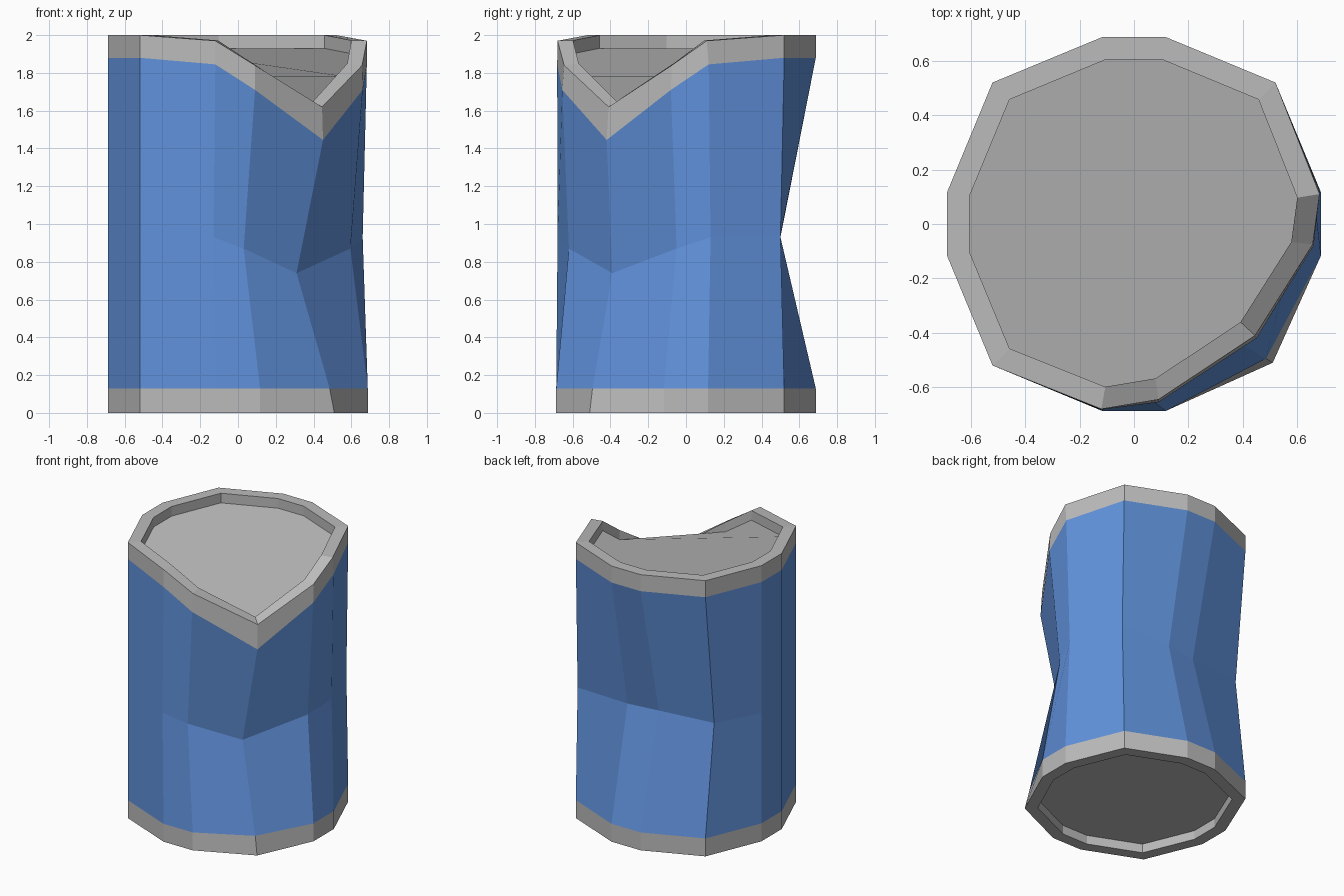
import bpy

if "Cube" in bpy.data.objects:
    bpy.data.objects.remove(bpy.data.objects["Cube"], do_unlink=True)


def make_material(name, colour):
    mat = bpy.data.materials.new(name)
    mat.use_nodes = True
    mat.diffuse_color = (*colour, 1)
    mat.node_tree.nodes["Principled BSDF"].inputs["Base Color"].default_value = (*colour, 1)
    return mat


blue = make_material("blue_paint", (0.12, 0.29, 0.72))
grey = make_material("grey_metal", (0.5, 0.5, 0.5))


def ring(z, dents=None):
    """Twelve-sided ring, counter-clockwise from the +x side; dents replace single points."""
    points = []
    for c, s in ((1, 0), (0, 1), (-1, 0), (0, -1)):
        for x, y in ((0.687, 0.117), (0.52, 0.52), (0.117, 0.687)):
            # quarter turn of the three corner points
            points.append((x * c - y * s, x * s + y * c, z))
    for index, point in (dents or {}).items():
        points[index] = point
    return points


def inset(points, scale=0.88):
    """Inner edge of a rim, following its dip."""
    return [(x * scale, y * scale, 2 - (2 - z) * 0.94 if z > 1 else z) for x, y, z in points]


def shift(points, dz):
    return [(x, y, z + dz) for x, y, z in points]


def loft(name, rings, mat, cap_end=False, cap_start=False):
    """Join rings, listed from bottom to top along the outer side, with quads."""
    verts = [p for r in rings for p in r]
    n = len(rings[0])
    faces = []
    for k in range(len(rings) - 1):
        for i in range(n):
            j = (i + 1) % n
            faces.append((k * n + i, k * n + j, (k + 1) * n + j, (k + 1) * n + i))
    if cap_end:
        faces.append(tuple(range(len(verts) - n, len(verts))))
    if cap_start:
        faces.append(tuple(reversed(range(n))))
    mesh = bpy.data.meshes.new(name)
    mesh.from_pydata(verts, [], faces)
    mesh.materials.append(mat)
    mesh.update()
    obj = bpy.data.objects.new(name, mesh)
    bpy.context.collection.objects.link(obj)
    return obj


# Ring positions: base, lower band edge, crushed waist, upper band edge, crushed lip
base = ring(0, {10: (0.51, -0.51, 0)})
lower = ring(0.13, {10: (0.485, -0.495, 0.13)})
waist = ring(0.93, {
    0: (0.66, 0.13, 0.93), 1: (0.52, 0.5, 0.94), 2: (0.12, 0.5, 0.93),
    3: (-0.11, 0.47, 0.93), 4: (-0.52, 0.42, 0.93), 8: (-0.13, -0.68, 0.93),
    9: (0.03, -0.62, 0.87), 10: (0.31, -0.39, 0.74), 11: (0.595, -0.05, 0.87)})
upper = ring(1.88, {
    0: (0.682, 0.12, 1.845), 8: (-0.12, -0.682, 1.845), 9: (0.09, -0.655, 1.71),
    10: (0.45, -0.42, 1.445), 11: (0.66, -0.08, 1.71)})
lip = ring(2, {
    0: (0.682, 0.11, 1.97), 8: (-0.12, -0.68, 1.97), 9: (0.09, -0.645, 1.84),
    10: (0.445, -0.41, 1.62), 11: (0.657, -0.075, 1.84)})

# Painted wall with its crushed waist
loft("can_wall", [lower, waist, upper], blue)

# Top band, lip and recessed lid
lip_inner = inset(lip)
loft("top_rim", [upper, lip, lip_inner, shift(lip_inner, -0.07)], grey, cap_end=True)

# Bottom band and recessed base
base_inner = inset(base)
loft("bottom_rim", [shift(base_inner, 0.065), base_inner, base, lower], grey, cap_start=True)
